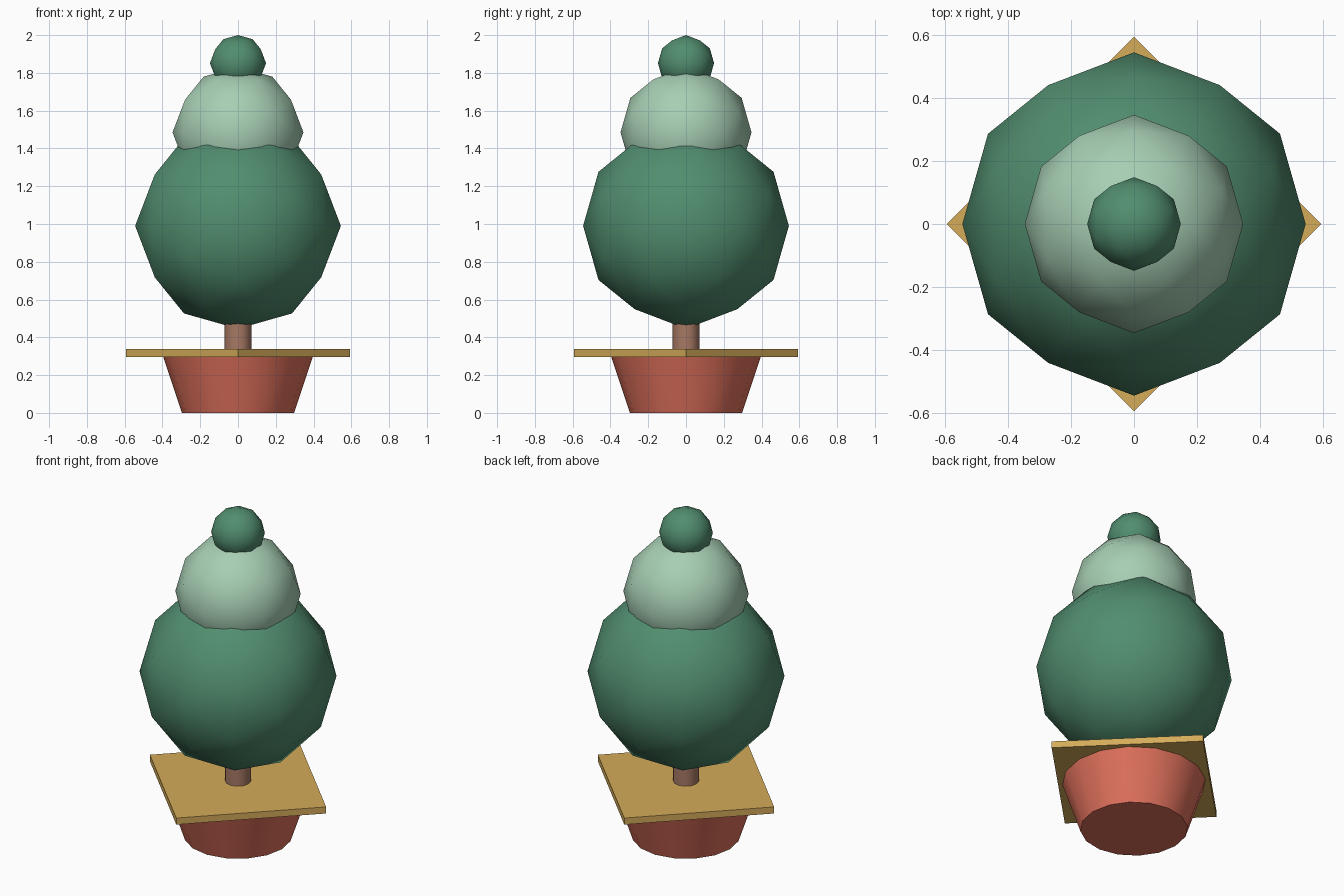
import bpy, bmesh, math
from mathutils import Vector

if "Cube" in bpy.data.objects:
    bpy.data.objects.remove(bpy.data.objects["Cube"])


def material(name, rgb):
    # 0-255 display colour to linear
    mat = bpy.data.materials.new(name)
    mat.diffuse_color = [(c / 255) ** 2.2 for c in rgb] + [1]
    mat.use_nodes = True
    mat.node_tree.nodes["Principled BSDF"].inputs["Base Color"].default_value = mat.diffuse_color
    return mat


DARK = material("dark_leaf", (82, 140, 110))
LIGHT = material("light_leaf", (165, 205, 178))
CLAY = material("clay", (222, 112, 92))
WOOD = material("wood", (212, 170, 90))
BARK = material("bark", (165, 120, 100))


def finish(bm, name, mat, smooth_angle):
    bmesh.ops.recalc_face_normals(bm, faces=bm.faces)
    mesh = bpy.data.meshes.new(name)
    bm.to_mesh(mesh)
    bm.free()
    mesh.materials.append(mat)
    obj = bpy.data.objects.new(name, mesh)
    bpy.context.collection.objects.link(obj)
    bpy.ops.object.select_all(action='DESELECT')
    obj.select_set(True)
    bpy.context.view_layer.objects.active = obj
    bpy.ops.object.shade_smooth_by_angle(angle=math.radians(smooth_angle))
    return obj


def frustum(name, sides, r_bottom, r_top, z0, z1, mat):
    # Prism with corners lying on the x and y axes
    bm = bmesh.new()
    rings = [[bm.verts.new((r * math.cos(math.tau * i / sides),
                            r * math.sin(math.tau * i / sides), z))
              for i in range(sides)] for r, z in ((r_bottom, z0), (r_top, z1))]
    for i in range(sides):
        j = (i + 1) % sides
        bm.faces.new((rings[0][i], rings[0][j], rings[1][j], rings[1][i]))
    bm.faces.new(rings[0][::-1])
    bm.faces.new(rings[1])
    return finish(bm, name, mat, 50)


def foliage_ball(name, radius, z, mat):
    # Axis-aligned icosahedron, subdivided once onto the sphere
    phi = (1 + math.sqrt(5)) / 2
    bm = bmesh.new()
    for a in (-1, 1):
        for b in (-phi, phi):
            for co in ((b, a, 0), (0, b, a), (a, 0, b)):
                bm.verts.new(co)
    bmesh.ops.convex_hull(bm, input=bm.verts)
    bmesh.ops.subdivide_edges(bm, edges=bm.edges[:], cuts=1, use_grid_fill=True)
    for v in bm.verts:
        v.co = v.co.normalized() * radius + Vector((0, 0, z))
    return finish(bm, name, mat, 60)


# Pot, square board and trunk
frustum("pot", 16, 0.297, 0.396, 0, 0.297, CLAY)
frustum("square_board", 4, 0.594, 0.594, 0.297, 0.337, WOOD)
frustum("trunk", 12, 0.071, 0.071, 0.317, 0.65, BARK)

# Stacked foliage
foliage_ball("lower_foliage", 0.5446, 0.99, DARK)
foliage_ball("middle_foliage", 0.3465, 1.485, LIGHT)
foliage_ball("top_foliage", 0.1485, 1.8515, DARK)
